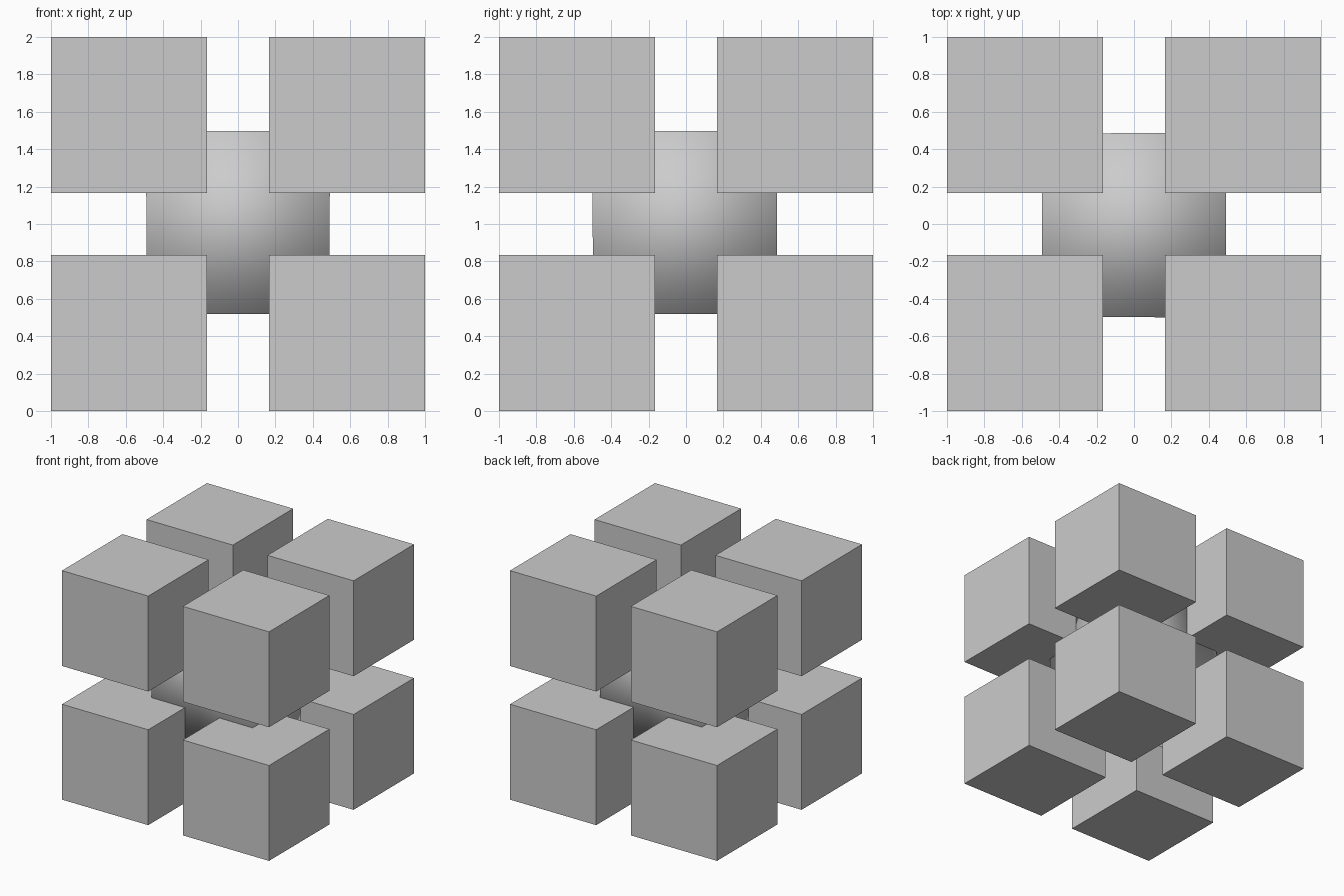
import bpy
from itertools import product

if "Cube" in bpy.data.objects:
    bpy.data.objects.remove(bpy.data.objects["Cube"])

GAP = 0.167                  # half the slot between outer cubes
SIDE = 1.0 - GAP
MID = GAP + SIDE / 2


def add_cube(name, location, size):
    bpy.ops.mesh.primitive_cube_add(size=1, location=location)
    ob = bpy.context.object
    ob.name = name
    for v in ob.data.vertices:
        v.co = [c * s for c, s in zip(v.co, size)]
    return ob


# Eight flat-faced corner cubes
for i, (sx, sy, sz) in enumerate(product((-1, 1), repeat=3)):
    add_cube(f"corner_cube_{i + 1}", (sx * MID, sy * MID, 1 + sz * MID), (SIDE,) * 3)

# Softly shaded central cube joining the corners, very slightly uneven
core = add_cube("core_cube", (0, -0.006, 1.008), (0.98, 0.98, 0.98))
for v in core.data.vertices:
    v.co.x *= 1 + 0.008 * v.co.z
    v.co.y *= 1 + 0.012 * v.co.x + 0.008 * v.co.z
for p in core.data.polygons:
    p.use_smooth = True
